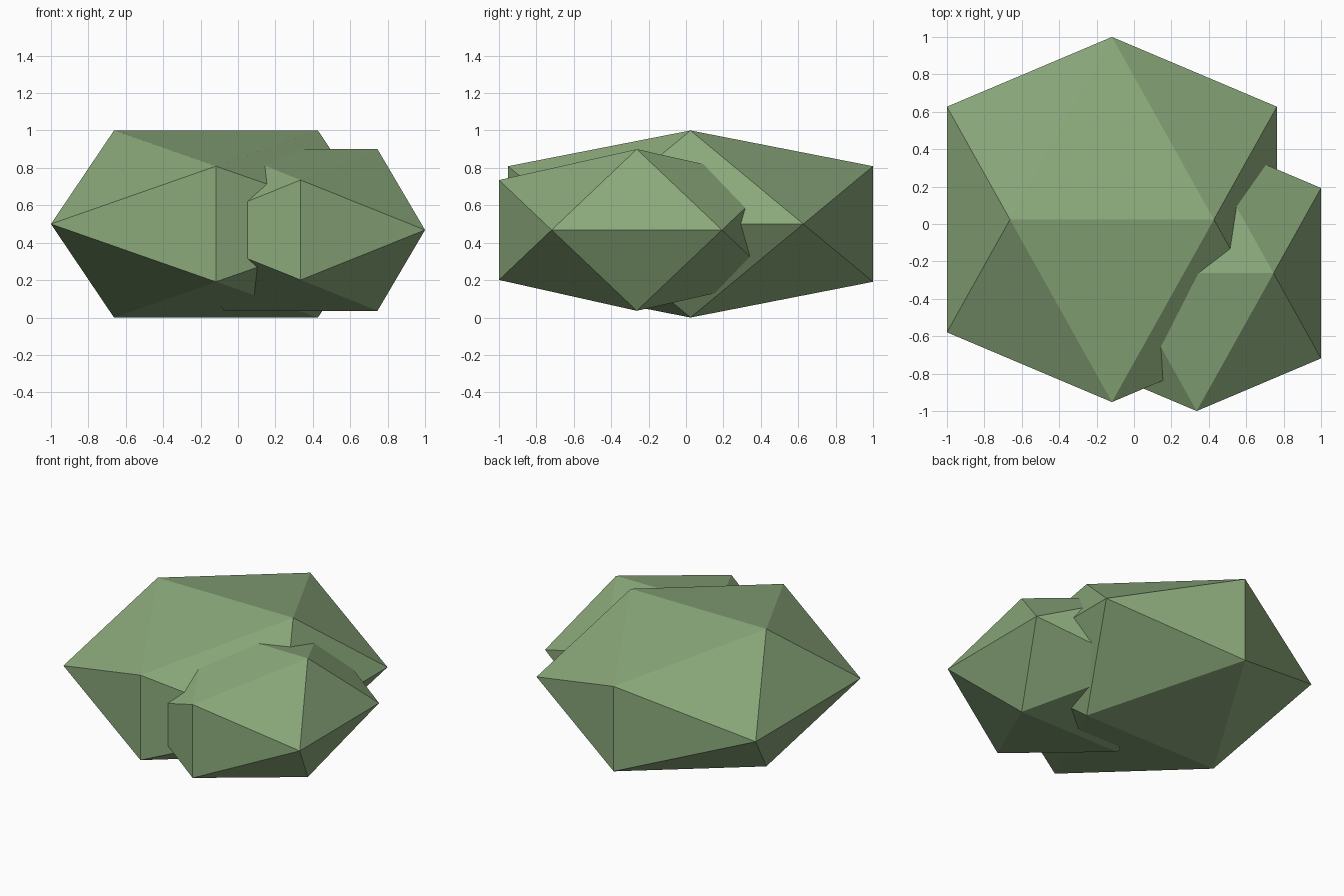
import bpy, bmesh
from mathutils import Vector

if "Cube" in bpy.data.objects:
    bpy.data.objects.remove(bpy.data.objects["Cube"], do_unlink=True)

# Leaf green material
green = bpy.data.materials.new("leaf_green")
green.use_nodes = True
colour = (0.26, 0.40, 0.20, 1)
green.diffuse_color = colour
bsdf = next(n for n in green.node_tree.nodes if n.type == "BSDF_PRINCIPLED")
bsdf.inputs["Base Color"].default_value = colour

GOLDEN = (1 + 5 ** 0.5) / 2


def faceted_clump(name, centre, half_size):
    """Twenty-sided solid spanned by three crossed golden rectangles."""
    bm = bmesh.new()
    for a in (-1, 1):
        for b in (-1, 1):
            short = a / GOLDEN
            for p in ((short, 0, b), (b, short, 0), (0, b, short)):
                bm.verts.new([c + h * v for c, h, v in zip(centre, half_size, p)])
    bmesh.ops.convex_hull(bm, input=bm.verts[:])
    bmesh.ops.recalc_face_normals(bm, faces=bm.faces[:])
    mesh = bpy.data.meshes.new(name)
    bm.to_mesh(mesh)
    bm.free()
    mesh.materials.append(green)
    obj = bpy.data.objects.new(name, mesh)
    bpy.context.collection.objects.link(obj)
    return obj


# Two interpenetrating foliage clumps
faceted_clump("large_clump", (-0.118, 0.024, 0.5), (0.882, 0.976, 0.5))
faceted_clump("small_clump", (0.335, -0.263, 0.468), (0.665, 0.737, 0.432))
